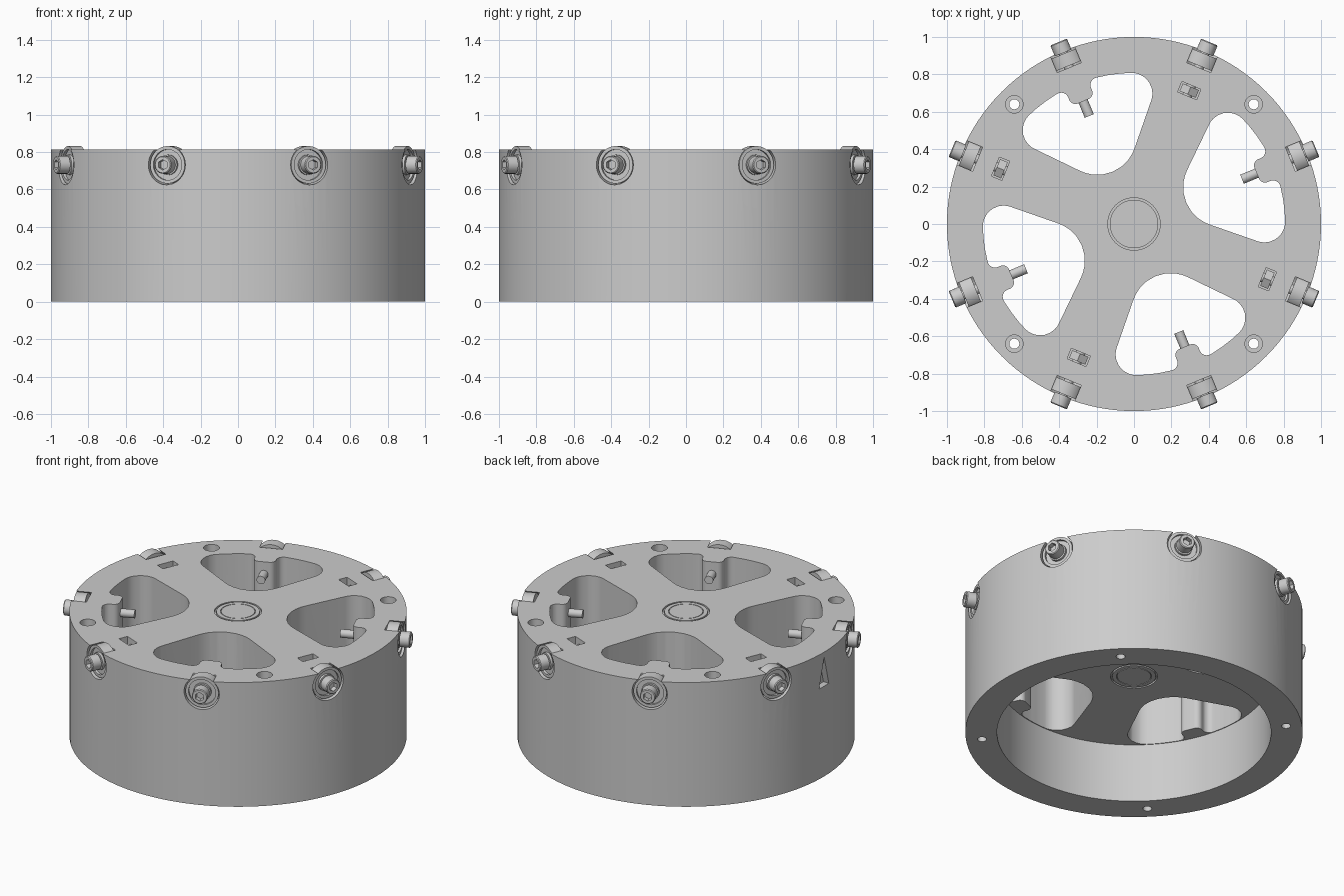
import bpy, bmesh
from math import pi, sin, cos, tan, radians
from mathutils import Matrix, Vector

if "Cube" in bpy.data.objects:
    bpy.data.objects.remove(bpy.data.objects["Cube"])

GREY = (0.604, 0.604, 0.604, 1)
mat = bpy.data.materials.new("plain grey")
mat.use_nodes = True
mat.diffuse_color = GREY
mat.node_tree.nodes["Principled BSDF"].inputs["Base Color"].default_value = GREY

TOP, CEILING, BOLT_Z = 0.813, 0.385, 0.732


def lathe(bm, profile, n, m=Matrix()):
    """Revolve a closed (radius, height) loop; a third item makes a ring hexagonal."""
    rings = []
    for r, h, *hexed in profile:
        ring = []
        for i in range(n):
            a = 2 * pi * i / n
            k = r * cos(pi / 6) / cos(a % (pi / 3) - pi / 6) if hexed else r
            ring.append(bm.verts.new(m @ Vector((k * cos(a), k * sin(a), h))))
        rings.append(ring)
    for j, ring in enumerate(rings):
        if profile[j][0] == profile[j - 1][0] == 0:
            continue  # the loop closes along the axis
        prev = rings[j - 1]
        for i in range(n):
            bm.faces.new((prev[i - 1], prev[i], ring[i], ring[i - 1]))


def prism(bm, outline, z0, z1, m=Matrix()):
    low, high = [[bm.verts.new(m @ Vector((x, y, z))) for x, y in outline] for z in (z0, z1)]
    bm.faces.new(low[::-1])
    bm.faces.new(high)
    for i in range(len(low)):
        bm.faces.new((low[i - 1], low[i], high[i], high[i - 1]))


def finish(name, bm):
    bmesh.ops.remove_doubles(bm, verts=bm.verts[:], dist=1e-5)
    bmesh.ops.recalc_face_normals(bm, faces=bm.faces[:])
    mesh = bpy.data.meshes.new(name)
    bm.to_mesh(mesh)
    bm.free()
    mesh.materials.append(mat)
    obj = bpy.data.objects.new(name, mesh)
    bpy.context.collection.objects.link(obj)
    return obj


def smooth(obj):
    bpy.ops.object.select_all(action="DESELECT")
    obj.select_set(True)
    bpy.context.view_layer.objects.active = obj
    bpy.ops.object.shade_smooth_by_angle(angle=radians(30))


def carve(target, bm):
    """Cut with the first solver that gives a sound result."""
    cutter = finish("cutter", bm)
    cutter.hide_render = True
    mod = target.modifiers.new("cut", "BOOLEAN")
    mod.operation, mod.object = "DIFFERENCE", cutter
    before = len(target.data.polygons)
    for solver in ("MANIFOLD", "EXACT", "FLOAT"):
        mod.solver = solver
        bpy.context.view_layer.update()
        result = target.evaluated_get(bpy.context.evaluated_depsgraph_get())
        if len(result.data.polygons) > before * 0.8:
            mesh = bpy.data.meshes.new_from_object(result)
            if len(mesh.polygons) != before:
                target.data = mesh
                break
    target.modifiers.remove(mod)
    bpy.data.objects.remove(cutter)


def rounded(corners, steps=8):
    """Outline of a polygon whose corners (x, y, radius) are filleted."""
    out = []
    for i, (x, y, r) in enumerate(corners):
        p = Vector((x, y))
        if not r:
            out.append(p)
            continue
        a = (Vector(corners[i - 1][:2]) - p).normalized()
        b = (Vector(corners[(i + 1) % len(corners)][:2]) - p).normalized()
        half = a.angle(b) / 2
        mid = p + (a + b).normalized() * (r / sin(half))
        start, end = p + a * (r / tan(half)) - mid, p + b * (r / tan(half)) - mid
        for k in range(steps + 1):
            t = k / steps
            out.append(mid + (start * (1 - t) + end * t).normalized() * r)
    return out


def turn(deg):
    return Matrix.Rotation(radians(deg), 4, "Z")


def radial(deg, z=BOLT_Z):
    """Frame whose z axis points outward from the wheel centre."""
    return turn(deg) @ Matrix.Translation((0, 0, z)) @ Matrix.Rotation(pi / 2, 4, "Y")


# Drum with thick top web and central bore
bm = bmesh.new()
lathe(bm, [(0.14, CEILING), (0.8125, CEILING), (0.8125, 0), (1, 0), (1, TOP), (0.14, TOP)], 128)
drum = finish("drum", bm)

# Window outline, symmetric about its radial axis, with a boss on the outer wall
half = [(0.71, 0.066, 0.035), (0.806, 0.066, 0.04)]
half += [(0.808 * cos(a), 0.808 * sin(a), 0) for a in (0.15, 0.23, 0.31, 0.38)]
half += [(0.684, 0.435, 0.11)]
window = rounded(half + [(0.196, 0, 0.21)] + [(x, -y, r) for x, y, r in half[::-1]])
slot = [(0.742, -0.055), (0.802, -0.055), (0.802, 0.055), (0.742, 0.055)]
dowel = [(0, -0.1), (0.027, -0.1), (0.027, 0.7), (0.047, 0.7), (0.047, 1), (0, 1)]

# Windows, nut slots and dowel holes
for k in range(4):
    bm = bmesh.new()
    prism(bm, window, CEILING - 0.1, 1, turn(22.5 + 90 * k))
    carve(drum, bm)
    bm = bmesh.new()
    prism(bm, slot, 0.67, 1, turn(67.5 + 90 * k))
    carve(drum, bm)
    bm = bmesh.new()
    lathe(bm, dowel, 24, turn(45 + 90 * k) @ Matrix.Translation((0.905, 0, 0)))
    carve(drum, bm)

# Roller pockets in the rim
for k in range(8):
    bm = bmesh.new()
    lathe(bm, [(0, 0.905), (0.107, 0.905), (0.107, 1.1), (0, 1.1)], 48, radial(22.5 + 45 * k))
    carve(drum, bm)

# Engraved triangular index mark
bm = bmesh.new()
prism(bm, [(-0.78, 0), (-0.59, -0.05), (-0.59, 0.05)], 0.96, 1.05, radial(180, 0))
carve(drum, bm)
smooth(drum)

# Hub plug with a fine groove on both ends
bm = bmesh.new()
side = [(0.104, -0.006), (0.104, 0), (0.129, 0), (0.129, -0.012), (0.141, -0.012)]
top = [(0, TOP), (0.1, TOP), (0.1, TOP - 0.006)] + [(r, TOP + d) for r, d in side]
lathe(bm, top + [(r, CEILING + TOP - z) for r, z in top[::-1]], 64)
smooth(finish("hub_plug", bm))

# Roller bearings with socket bolts around the rim, nuts on every other bolt
bearing = [(0.026, 0.915), (0.1, 0.915), (0.1, 0.985), (0.082, 0.985), (0.082, 0.97),
           (0.054, 0.97), (0.054, 0.985), (0.026, 0.985)]
bolt = [(0, 0.625), (0.026, 0.625), (0.026, 0.99), (0.048, 0.99), (0.048, 1.048), (0.043, 1.053),
        (0.028, 1.053, True), (0.028, 1.02, True), (0, 1.02)]
nut = [(0.026, 0.75), (0.054, 0.75), (0.054, 0.794), (0.026, 0.794)]
for k in range(8):
    parts = [("bearing", bearing, 48), ("bolt", bolt, 24)] + [("nut", nut, 6)] * (k % 2)
    for name, profile, n in parts:
        bm = bmesh.new()
        lathe(bm, profile, n, radial(22.5 + 45 * k))
        smooth(finish(f"{name}_{k + 1}", bm))
